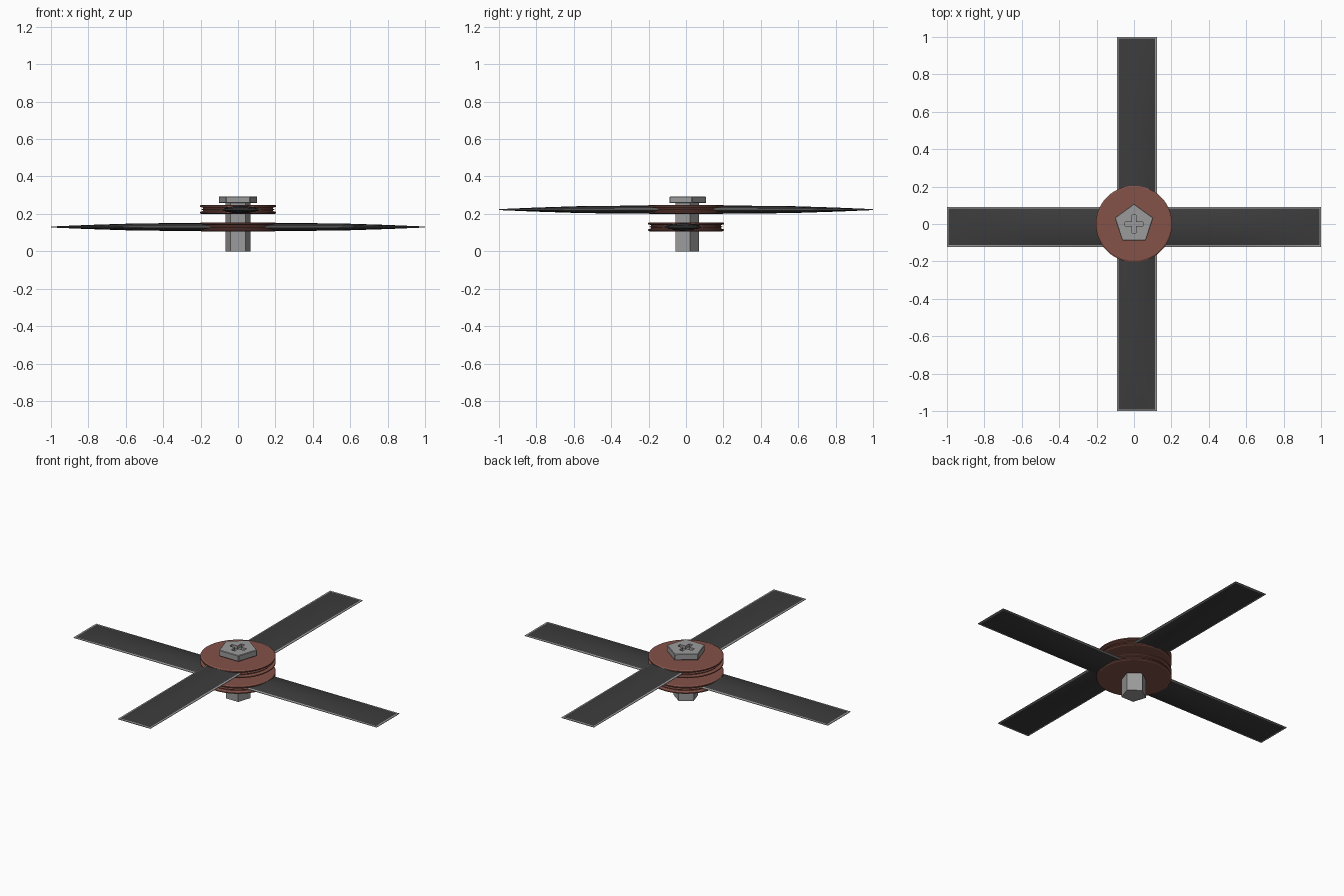
import bpy, bmesh, math

if "Cube" in bpy.data.objects:
    bpy.data.objects.remove(bpy.data.objects["Cube"])


def material(name, rgb):
    m = bpy.data.materials.new(name)
    m.diffuse_color = (*rgb, 1)
    m.use_nodes = True
    m.node_tree.nodes["Principled BSDF"].inputs["Base Color"].default_value = m.diffuse_color
    return m


RED = material("red_paint", (0.23, 0.085, 0.065))
DARK = material("dark_blade", (0.045, 0.045, 0.045))
STEEL = material("steel", (0.33, 0.33, 0.33))


def add_object(name, bm, mats):
    bmesh.ops.recalc_face_normals(bm, faces=bm.faces[:])
    me = bpy.data.meshes.new(name)
    bm.to_mesh(me)
    bm.free()
    ob = bpy.data.objects.new(name, me)
    bpy.context.collection.objects.link(ob)
    for m in mats:
        me.materials.append(m)
    return ob


def prism(name, pts, z0, z1, mat):
    bm = bmesh.new()
    face = bm.faces.new([bm.verts.new((x, y, z0)) for x, y in pts])
    ext = bmesh.ops.extrude_face_region(bm, geom=[face], use_keep_orig=True)
    for v in ext["geom"]:
        if isinstance(v, bmesh.types.BMVert):
            v.co.z = z1
    return add_object(name, bm, [mat])


def ngon(n, r):
    return [(r * math.cos(math.pi / 2 + 2 * math.pi * i / n),
             r * math.sin(math.pi / 2 + 2 * math.pi * i / n)) for i in range(n)]


def hub(name, z):
    # grooved disc: lathe of a half profile
    prof = [(0, 0.024), (0.196, 0.024), (0.204, 0.020), (0.204, 0.014), (0.187, 0.009),
            (0.187, 0.004), (0.196, 0), (0.187, -0.004), (0.187, -0.009),
            (0.204, -0.014), (0.204, -0.020), (0.196, -0.024), (0, -0.024)]
    bm = bmesh.new()
    vs = [bm.verts.new((r, 0, z + h)) for r, h in prof]
    es = [bm.edges.new(p) for p in zip(vs, vs[1:])]
    bmesh.ops.spin(bm, geom=vs + es, cent=(0, 0, 0), axis=(0, 0, 1),
                   angle=2 * math.pi, steps=48)
    bmesh.ops.remove_doubles(bm, verts=bm.verts[:], dist=1e-5)
    return add_object(name, bm, [RED])


def blade(name, z, turn):
    # lens section, thinning to the tips, with a thin steel rim
    half = [0.0, 0.3, 0.55, 0.8, 0.99, 1.0]
    thick = [0.021, 0.021, 0.019, 0.011, 0.003, 0.002]
    st = [(-x, t) for x, t in zip(half, thick)][:0:-1] + list(zip(half, thick))
    across = [-0.107, -0.098, -0.07, -0.035, 0, 0.035, 0.07, 0.098, 0.107]
    bm = bmesh.new()
    rows = []
    for x, t in st:
        def h(y):
            return 0.0015 + (t - 0.0015) * (1 - (y / 0.107) ** 2)
        ring = [(y, h(y)) for y in across] + [(y, -h(y)) for y in across[::-1]]
        rows.append([bm.verts.new((x, y - 0.015, dz)) for y, dz in ring])
    n = len(rows[0])
    for a, b in zip(rows, rows[1:]):
        for i in range(n):
            j = (i + 1) % n
            bm.faces.new((a[i], a[j], b[j], b[i]))
    bm.faces.new(rows[0])
    bm.faces.new(rows[-1])
    for f in bm.faces:
        c = f.calc_center_median()
        if abs(c.y + 0.015) > 0.1 or abs(c.x) > 0.99:
            f.material_index = 1
    ob = add_object(name, bm, [DARK, STEEL])
    ob.location.z = z
    ob.rotation_euler.z = turn
    return ob


# pentagonal bolt with a cross recess in its head
prism("bolt_shaft", ngon(5, 0.07), 0, 0.262, STEEL)
head = prism("bolt_head", ngon(5, 0.108), 0.257, 0.293, STEEL)
w, l = 0.012, 0.048
cross = [(w, w), (w, l), (-w, l), (-w, w), (-l, w), (-l, -w),
         (-w, -w), (-w, -l), (w, -l), (w, -w), (l, -w), (l, w)]
cutter = prism("recess_cutter", cross, 0.275, 0.32, STEEL)
cutter.hide_render = True
cutter.hide_set(True)
bev = head.modifiers.new("bevel", "BEVEL")
bev.width = 0.003
bev.segments = 1
cut = head.modifiers.new("recess", "BOOLEAN")
cut.operation = "DIFFERENCE"
cut.solver = "EXACT"
cut.object = cutter

# two stacked rotors, a quarter turn apart
for label, z, turn in (("lower", 0.131, 0), ("upper", 0.224, math.pi / 2)):
    smooth = [hub(label + "_hub", z), blade(label + "_blade", z - 0.001, turn)]
    for ob in smooth:
        bpy.ops.object.select_all(action="DESELECT")
        ob.select_set(True)
        bpy.context.view_layer.objects.active = ob
        bpy.ops.object.shade_smooth_by_angle(angle=math.radians(25))
